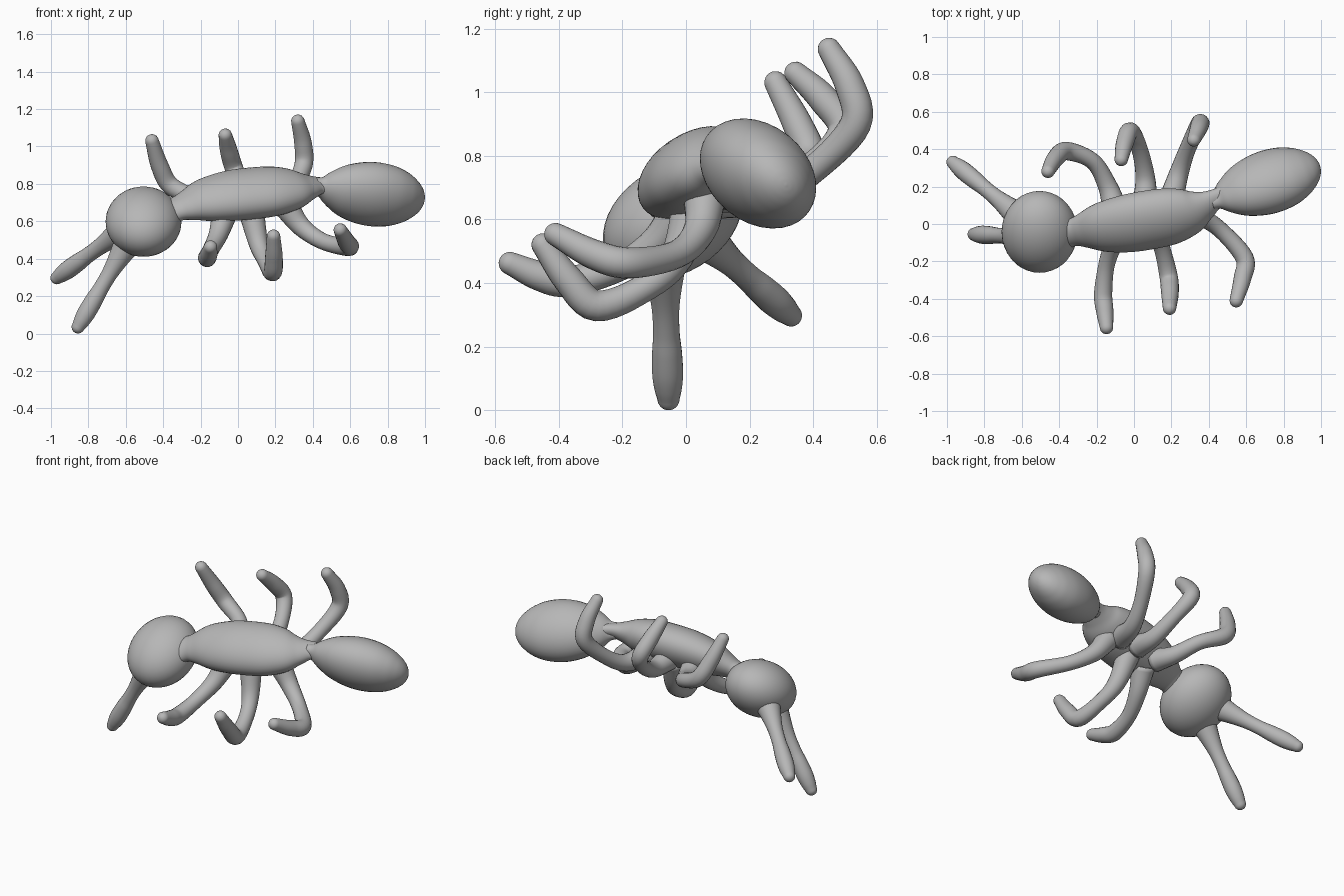
import bpy, bmesh, math
from mathutils import Vector, Matrix

if "Cube" in bpy.data.objects:
    bpy.data.objects.remove(bpy.data.objects["Cube"])

grey = bpy.data.materials.new("body_grey")
grey.diffuse_color = (0.47, 0.47, 0.47, 1)
grey.use_nodes = True
grey.node_tree.nodes["Principled BSDF"].inputs["Base Color"].default_value = grey.diffuse_color


def finish(name, bm):
    bmesh.ops.recalc_face_normals(bm, faces=bm.faces)
    me = bpy.data.meshes.new(name)
    bm.to_mesh(me)
    bm.free()
    me.materials.append(grey)
    for p in me.polygons:
        p.use_smooth = True
    ob = bpy.data.objects.new(name, me)
    bpy.context.collection.objects.link(ob)
    return ob


def spline(p, steps):
    """Catmull-Rom through 4D points (x, y, z, radius)."""
    p = [Vector(q) for q in p]
    p = [2 * p[0] - p[1]] + p + [2 * p[-1] - p[-2]]
    out = []
    for a, b, c, d in zip(p, p[1:], p[2:], p[3:]):
        for i in range(steps):
            t = i / steps
            out.append(0.5 * (2 * b + (c - a) * t + (2 * a - 5 * b + 4 * c - d) * t * t
                              + (3 * b - a - 3 * c + d) * t ** 3))
    return out + [p[-2]]


def limb(name, pts, up=(0, -0.7, 0.7), height=1.0, sides=20, steps=6, dome=True):
    """Tube with varying radius and a rounded far end; height scales the section along up."""
    path = spline(pts, steps)
    tip, prev = path[-1], path[-2]
    out_dir = (tip.xyz - prev.xyz).normalized()
    for k in range(1, 6 if dome else 1):        # rounded end
        a = k / 5 * math.radians(86)
        c = tip.xyz + out_dir * tip.w * math.sin(a)
        path.append(Vector((*c, tip.w * math.cos(a))))
    bm, rings = bmesh.new(), []
    side = None
    for i, q in enumerate(path):
        t = (path[min(i + 1, len(path) - 1)].xyz - path[max(i - 1, 0)].xyz).normalized()
        if side is None:
            side = Vector(up).cross(t)
        side = (side - t * side.dot(t)).normalized()    # carry the frame along
        top = t.cross(side)
        rings.append([bm.verts.new(q.xyz + q.w * (side * math.cos(a) + top * height * math.sin(a)))
                      for a in (math.tau * j / sides for j in range(sides))])
    for r, s in zip(rings, rings[1:]):
        for j in range(sides):
            k = (j + 1) % sides
            bm.faces.new((r[j], r[k], s[k], s[j]))
    bm.faces.new(rings[0])
    bm.faces.new(rings[-1])
    return finish(name, bm)


# Head: flattened ball, rolled sideways like the rest of the body
bm = bmesh.new()
bmesh.ops.create_uvsphere(bm, u_segments=36, v_segments=20, radius=1)
bmesh.ops.transform(bm, verts=bm.verts, matrix=(
    Matrix.Translation((-0.505, -0.042, 0.598)) @ Matrix.Rotation(math.radians(31), 4, 'X')
    @ Matrix.Diagonal((0.203, 0.235, 0.168, 1))))
finish("head", bm)

# Thorax with narrow necks at both ends
limb("thorax", [(-0.45, -0.055, 0.635, 0.13), (-0.37, -0.05, 0.65, 0.09), (-0.32, -0.043, 0.668, 0.083),
                (-0.27, -0.035, 0.685, 0.102),
                (-0.18, -0.02, 0.712, 0.142), (-0.05, 0.0, 0.735, 0.167), (0.08, 0.022, 0.75, 0.172),
                (0.2, 0.043, 0.762, 0.164), (0.3, 0.068, 0.772, 0.134), (0.37, 0.098, 0.782, 0.09),
                (0.43, 0.13, 0.79, 0.06), (0.48, 0.15, 0.785, 0.06)],
     up=(0, -0.57, 0.82), height=0.7, sides=36)

# Abdomen: egg swept along its own axis, with a flared stalk
start, end = Vector((0.41, 0.122, 0.788)), Vector((0.993, 0.315, 0.708))
egg = [(0.0, 0.04), (0.06, 0.048), (0.13, 0.078), (0.25, 0.117), (0.4, 0.142), (0.55, 0.15),
       (0.7, 0.141), (0.82, 0.118), (0.9, 0.091), (0.95, 0.066), (0.98, 0.042), (0.995, 0.02), (1.0, 0.002)]
limb("abdomen", [(*start.lerp(end, t), r) for t, r in egg],
     up=(0, -0.7, 0.7), height=1.26, sides=36, dome=False)

# Legs: points from the flared root to the rounded foot
R = (0.07, 0.052, 0.044, 0.049, 0.047, 0.036)
legs = {
    "rear_side_leg_front": [(-0.1, 0.07, 0.67), (-0.14, 0.2, 0.665), (-0.22, 0.335, 0.72),
                            (-0.36, 0.39, 0.79), (-0.42, 0.35, 0.9), (-0.46, 0.282, 1.03)],
    "rear_side_leg_middle": [(0.06, 0.1, 0.69), (0.06, 0.25, 0.685), (0.03, 0.4, 0.77),
                             (-0.02, 0.495, 0.88), (-0.05, 0.43, 0.98), (-0.068, 0.345, 1.06)],
    "rear_side_leg_back": [(0.19, 0.1, 0.7), (0.24, 0.27, 0.685), (0.29, 0.41, 0.765),
                           (0.35, 0.533, 0.9), (0.347, 0.515, 1.02), (0.32, 0.45, 1.135)],
    "near_side_leg_front": [(-0.07, 0.0, 0.65), (-0.105, -0.09, 0.53), (-0.147, -0.22, 0.445),
                            (-0.165, -0.37, 0.405), (-0.157, -0.46, 0.422), (-0.147, -0.553, 0.462)],
    "near_side_leg_middle": [(0.07, 0.03, 0.66), (0.11, -0.03, 0.48), (0.15, -0.13, 0.385),
                             (0.185, -0.28, 0.328), (0.192, -0.37, 0.41), (0.19, -0.45, 0.52)],
    "near_side_leg_back": [(0.25, 0.06, 0.69), (0.34, 0.045, 0.57), (0.46, -0.03, 0.49),
                           (0.59, -0.18, 0.463), (0.58, -0.29, 0.49), (0.547, -0.41, 0.553)],
}
for name, pts in legs.items():
    limb(name, [(*p, r) for p, r in zip(pts, R)])

# Feelers: thin stems that swell towards the tip
for name, a, b in (("rear_side_feeler", (-0.6, 0.03, 0.565), (-0.968, 0.33, 0.298)),
                   ("near_side_feeler", (-0.58, -0.07, 0.5), (-0.855, -0.055, 0.035))):
    a, b = Vector(a), Vector(b)
    limb(name, [(*a.lerp(b, t), r) for t, r in
                ((0, 0.08), (0.2, 0.058), (0.38, 0.044), (0.55, 0.042), (0.68, 0.047),
                 (0.82, 0.049), (0.92, 0.044), (1, 0.035))])
